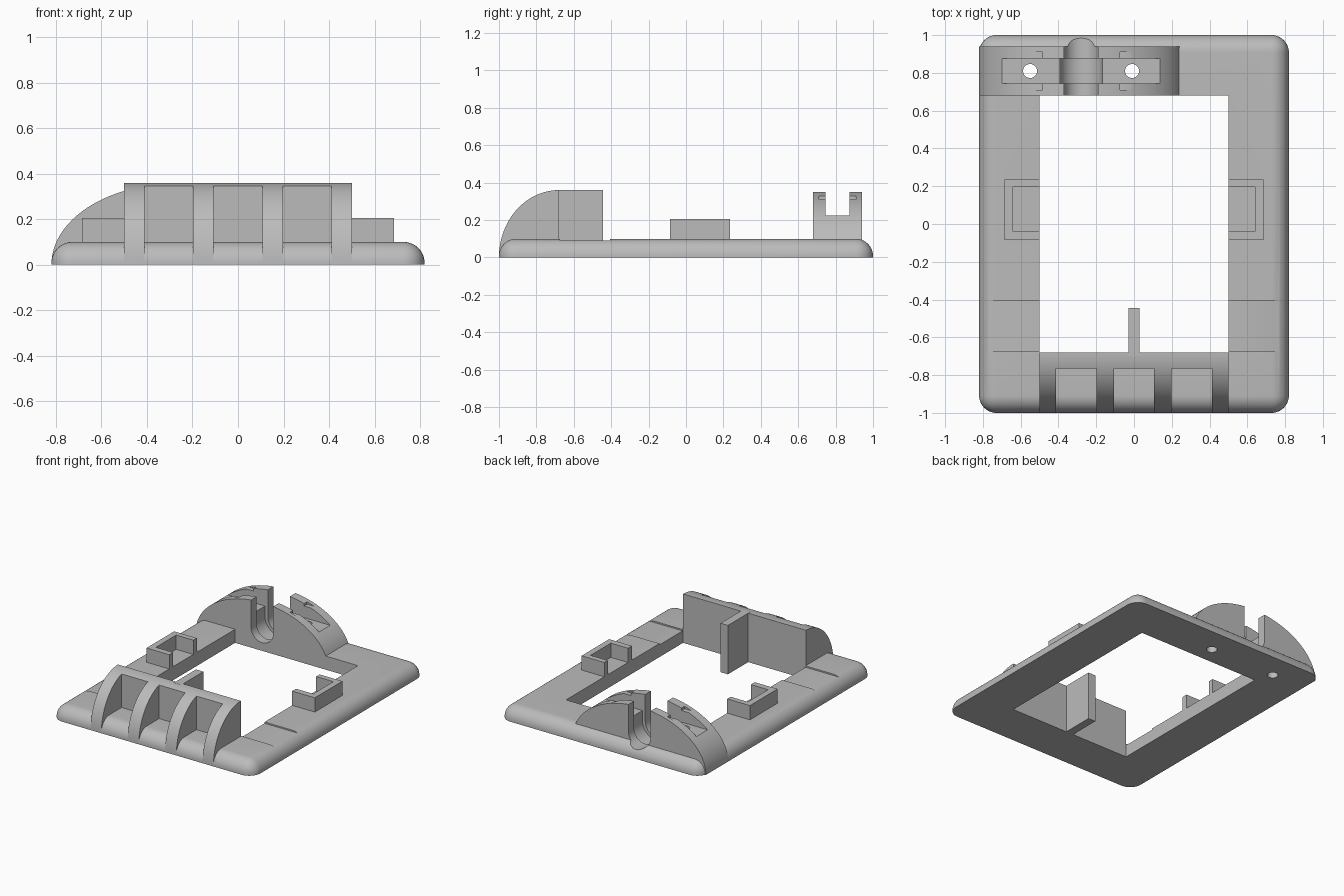
import bpy, bmesh, math
from mathutils import Vector

if "Cube" in bpy.data.objects:
    bpy.data.objects.remove(bpy.data.objects["Cube"], do_unlink=True)

grey = bpy.data.materials.new("plain grey")
grey.use_nodes = True
COLOUR = (0.5, 0.5, 0.5, 1)
grey.diffuse_color = COLOUR
grey.node_tree.nodes["Principled BSDF"].inputs["Base Color"].default_value = COLOUR


def finish(name, bm):
    bmesh.ops.recalc_face_normals(bm, faces=bm.faces)
    mesh = bpy.data.meshes.new(name)
    bm.to_mesh(mesh)
    bm.free()
    mesh.materials.append(grey)
    obj = bpy.data.objects.new(name, mesh)
    bpy.context.collection.objects.link(obj)
    return obj


def box(name, x, y, z, round_over=0):
    bm = bmesh.new()
    bmesh.ops.create_cube(bm, size=1)
    for v in bm.verts:
        v.co = Vector([r[0] if c < 0 else r[1] for c, r in zip(v.co, (x, y, z))])
    if round_over:
        edges = [e for e in bm.edges if max(v.co.z for v in e.verts) > z[0]]
        bmesh.ops.bevel(bm, geom=edges, offset=round_over, segments=10,
                        profile=0.5, affect='EDGES', clamp_overlap=False)
    return finish(name, bm)


def prism(name, points, axis, lo, hi):
    """Extrude a 2D outline along x, y or z."""
    def place(a, b, d):
        return {'x': (d, a, b), 'y': (a, d, b), 'z': (a, b, d)}[axis]
    bm = bmesh.new()
    face = bm.faces.new([bm.verts.new(place(a, b, lo)) for a, b in points])
    out = bmesh.ops.extrude_face_region(bm, geom=[face])
    shift = Vector(place(0, 0, hi - lo))
    bmesh.ops.translate(bm, vec=shift, verts=[g for g in out["geom"] if isinstance(g, bmesh.types.BMVert)])
    return finish(name, bm)


def arc(cx, cy, rx, ry, start, end, steps=32):
    angles = [math.radians(start + (end - start) * i / steps) for i in range(steps + 1)]
    return [(cx + rx * math.cos(t), cy + ry * math.sin(t)) for t in angles]


def combine(target, tool, operation):
    mod = target.modifiers.new("join", 'BOOLEAN')
    mod.operation = operation
    mod.solver = 'EXACT'
    mod.object = tool
    bpy.context.view_layer.objects.active = target
    bpy.ops.object.modifier_apply(modifier=mod.name)
    bpy.data.objects.remove(tool, do_unlink=True)


def cut(target, tool):
    combine(target, tool, 'DIFFERENCE')


def add(target, tool):
    combine(target, tool, 'UNION')


# Base frame with rounded outer edges, opening and shallow rail recesses
frame = box("base_frame", (-.82, .82), (-1, 1), (0, .1), .092)
cut(frame, box("opening", (-.5, .5), (-.68, .68), (-.1, .3)))
for s in (-1, 1):
    cut(frame, box("rail_recess", sorted((s * .499, s * .9)), (-.675, -.405), (.09, .3)))

# Arched tower at the back
MID, HALF, TOP = -.28, .54, .355
tower = prism("arched_tower", arc(MID, 0, HALF, TOP, 0, 180, 64), 'y', .68, .94)
add(frame, tower)


# U-shaped cable slot, wider in the middle
def u_slot(radius, y0, y1):
    outline = [(MID + radius, .6)] + [(MID - radius, .6)] + arc(MID, .15, radius, radius, 180, 360)
    return prism("cable_slot", outline, 'y', y0, y1)


cut(frame, u_slot(.09, .6, 1.1))
cut(frame, u_slot(.113, .745, .875))

# Strap channel, latch notches and screw holes
cut(frame, box("channel", (-.9, .4), (.745, .875), (.225, .6)))
for s in (-1, 1):
    cut(frame, box("latch_notch", sorted((MID + s * .205, MID + s * .5)), (.71, .91), (.31, .335)))
    cut(frame, prism("screw_hole", arc(MID + s * .27, .81, .037, .037, 0, 348.75, 31), 'z', -.1, .5))

# Curved front guard with four ribs
guard = prism("front_guard", arc(-.68, 0, .32, .36, 180, 90) + [(-.68, 0)], 'x', -.5, .5)
for x in (-.305, 0, .305):
    cut(guard, box("guard_pocket", (x - .107, x + .107), (-1.2, -.765), (-.1, .6)))
add(frame, guard)

# Centre fin behind the guard
add(frame, box("centre_fin", (-.03, .03), (-.7, -.445), (0, .36)))

# U-shaped side clips, open toward the centre
for s in (-1, 1):
    u = [(.5, -.085), (.685, -.085), (.685, .235), (.5, .235),
         (.5, .195), (.64, .195), (.64, -.04), (.5, -.04)]
    add(frame, prism("side_clip", [(s * a, b) for a, b in u], 'z', .05, .205))

# Smooth curved areas, keep hard edges
bpy.ops.object.select_all(action='DESELECT')
frame.select_set(True)
bpy.context.view_layer.objects.active = frame
bpy.ops.object.shade_smooth_by_angle(angle=math.radians(30))
